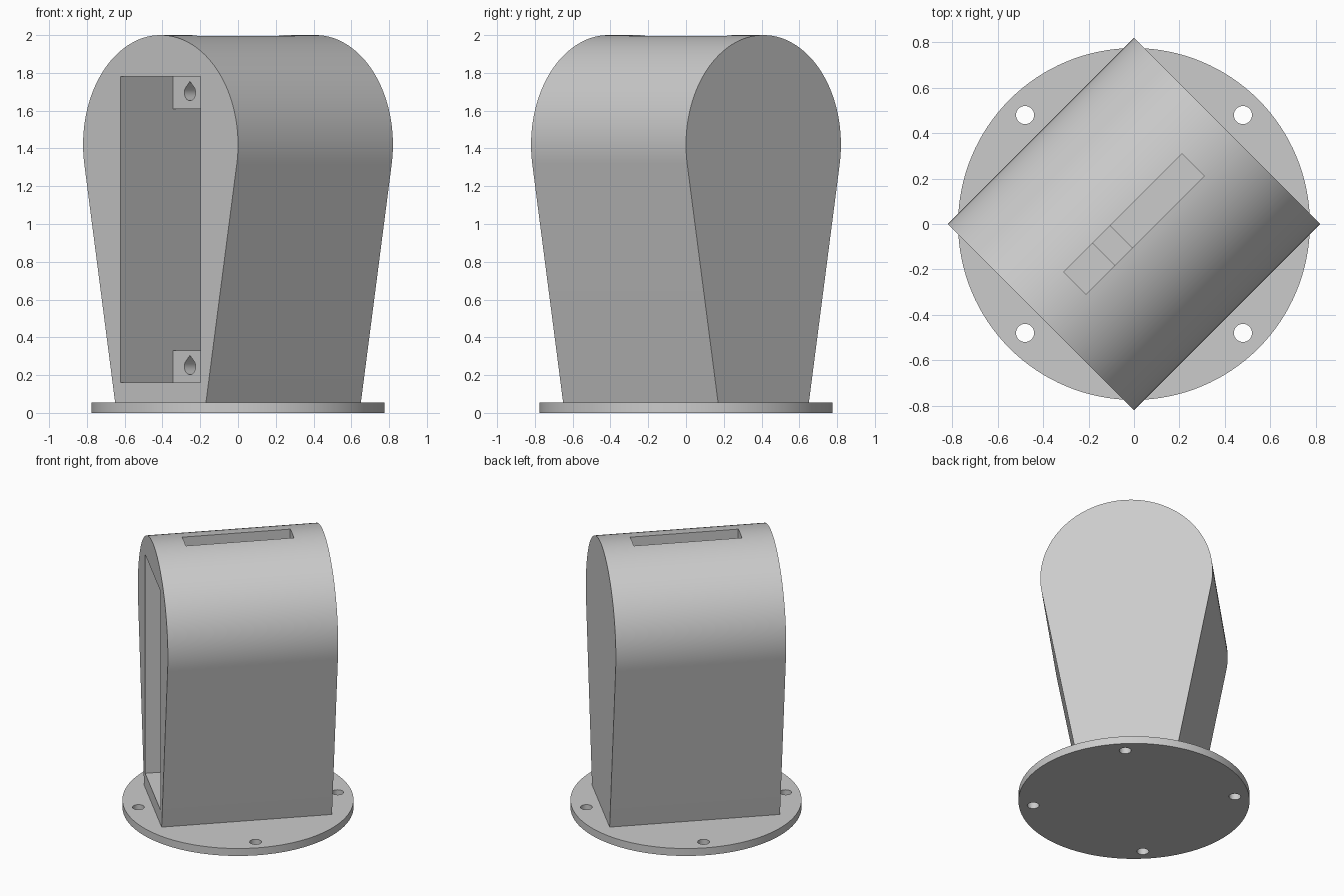
import bpy, bmesh
from math import sin, cos, pi, radians, sqrt
from mathutils import Matrix, Vector

if "Cube" in bpy.data.objects:
    bpy.data.objects.remove(bpy.data.objects["Cube"])

grey = bpy.data.materials.new("plain grey")
grey.use_nodes = True
COLOUR = (0.6, 0.6, 0.6, 1)
grey.diffuse_color = COLOUR
grey.node_tree.nodes["Principled BSDF"].inputs["Base Color"].default_value = COLOUR

TURN = Matrix.Rotation(radians(45), 4, "Z")   # the housing sits diagonally
BASE_TOP = 0.055
HALF = 0.58                                   # half length, and crown radius
CROWN_Z = 2 - HALF


def prism(name, points, start, end, axis):
    """Extrude a closed outline along x (points are y, z) or z (points are x, y)."""
    bm = bmesh.new()
    place = (lambda a, b: (start, a, b)) if axis == "x" else (lambda a, b: (a, b, start))
    face = bm.faces.new([bm.verts.new(place(a, b)) for a, b in points])
    new = bmesh.ops.extrude_face_region(bm, geom=[face])["geom"]
    step = Vector((end - start, 0, 0)) if axis == "x" else Vector((0, 0, end - start))
    bmesh.ops.translate(bm, vec=step, verts=[g for g in new if isinstance(g, bmesh.types.BMVert)])
    bmesh.ops.recalc_face_normals(bm, faces=bm.faces)
    mesh = bpy.data.meshes.new(name)
    bm.to_mesh(mesh)
    bm.free()
    mesh.materials.append(grey)
    obj = bpy.data.objects.new(name, mesh)
    bpy.context.collection.objects.link(obj)
    return obj


def rect(a0, a1, b0, b1):
    return [(a0, b0), (a1, b0), (a1, b1), (a0, b1)]


def arc(cx, cy, r, a0, a1, n):
    angles = [radians(a0 + (a1 - a0) * i / n) for i in range(n + 1)]
    return [(cx + r * cos(a), cy + r * sin(a)) for a in angles]


def circle(cx, cy, r, n):
    return arc(cx, cy, r, 0, 360, n)[:-1]


def cut(obj, cutters):
    """Subtract each cutter, then delete it."""
    bpy.context.view_layer.objects.active = obj
    for c in cutters:
        mod = obj.modifiers.new("cut", "BOOLEAN")
        mod.operation, mod.solver, mod.object = "DIFFERENCE", "EXACT", c
        bpy.ops.object.modifier_apply(modifier=mod.name)
        bpy.data.objects.remove(c)


def finish(obj, turned=True):
    if turned:
        obj.data.transform(TURN)
    bpy.ops.object.select_all(action="DESELECT")
    obj.select_set(True)
    bpy.context.view_layer.objects.active = obj
    bpy.ops.object.shade_smooth_by_angle(angle=radians(30))


# Round mounting base with four bolt holes
base = prism("base_flange", circle(0, 0, 0.775, 128), 0, BASE_TOP, "z")
cut(base, [prism("bolt_cutter", circle(x, y, 0.04, 32), -0.1, 0.2, "z")
           for x in (-0.48, 0.48) for y in (-0.48, 0.48)])
finish(base, turned=False)

# Tapered housing with a round crown, hollowed from one end and slotted on top
outline = [(-0.34, BASE_TOP), (0.34, BASE_TOP)] + arc(0, CROWN_Z, HALF, -10.35, 190.35, 96)
housing = prism("housing", outline, -HALF, HALF, "x")
pocket = prism("pocket_cutter", rect(-0.298, 0.298, 0.16, 1.78), -HALF - 0.1, 0.5, "x")
slot = prism("slot_cutter", rect(-0.368, 0.368, -0.07, 0.07), 1.7, 2.2, "z")
cut(housing, [pocket, slot])
finish(housing)

# Cross bars inside the pocket with teardrop screw holes
for name, z0 in (("lower_bar", 0.16), ("upper_bar", 1.61)):
    bar = prism(name, rect(-0.298, 0.298, z0, z0 + 0.17), -0.19, -0.078, "x")
    zc, r = z0 + 0.085, 0.042
    cut(bar, [prism("screw_cutter", arc(y, zc, r, 135, 405, 30) + [(y, zc + r * sqrt(2))],
                    -0.4, 0.2, "x") for y in (-0.17, 0.17)])
    finish(bar)
